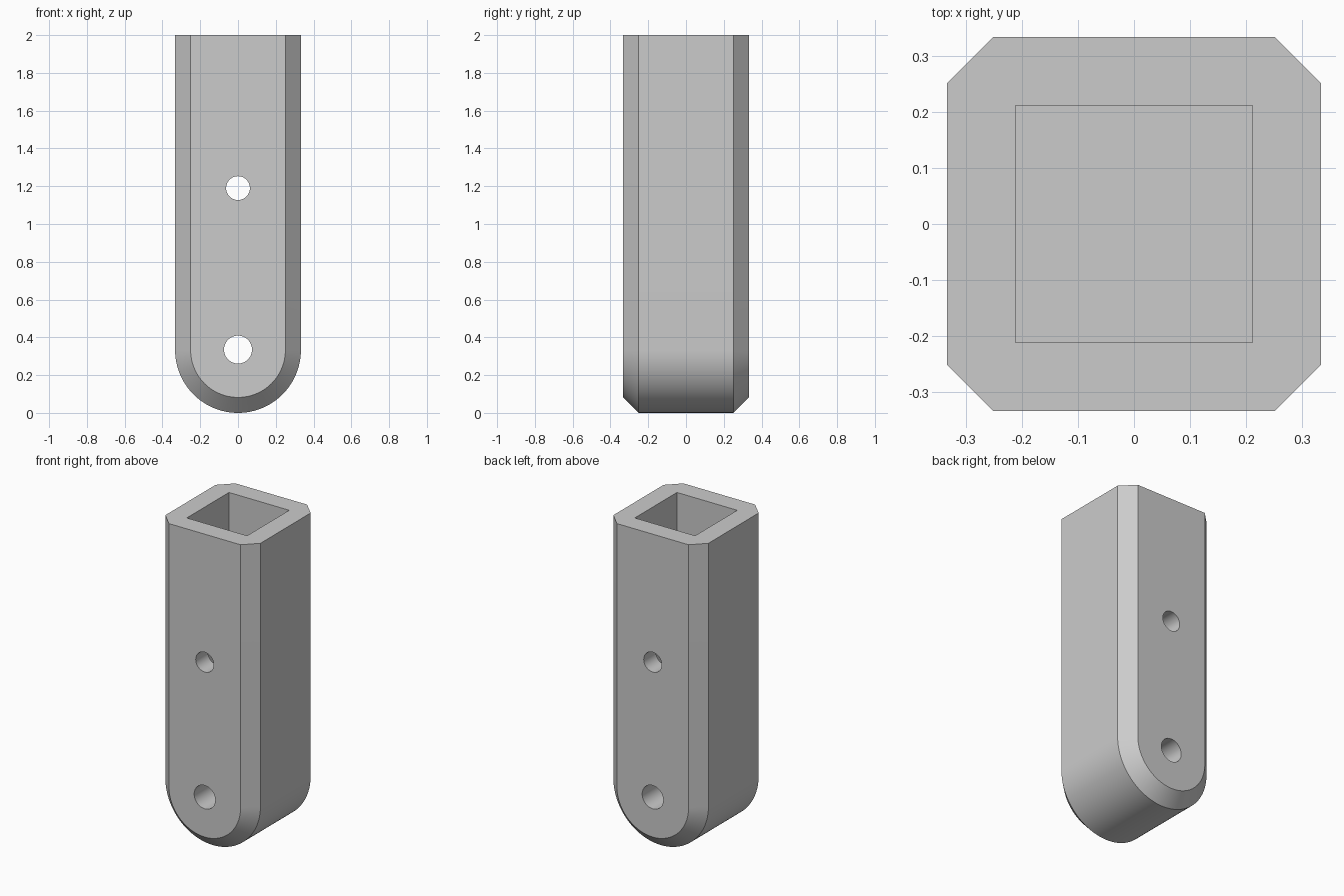
import bpy, bmesh
from math import pi, cos, sin, radians

default = bpy.data.objects.get("Cube")
if default:
    bpy.data.objects.remove(default, do_unlink=True)

HALF = 0.333        # half width, also radius of the rounded foot
CHAMFER = 0.082
HEIGHT = 2.0
POCKET_HALF = 0.211
POCKET_FLOOR = 0.67
ARC_STEPS = 48

grey = bpy.data.materials.new("plain grey")
grey.use_nodes = True
colour = (0.6, 0.6, 0.6, 1.0)
grey.diffuse_color = colour
grey.node_tree.nodes["Principled BSDF"].inputs["Base Color"].default_value = colour


def outline(radius):
    """Straight sides ending in a half-round foot, as (x, z) points."""
    arc = [(radius * cos(pi + pi * i / ARC_STEPS),
            HALF + radius * sin(pi + pi * i / ARC_STEPS))
           for i in range(ARC_STEPS + 1)]
    return [(-radius, HEIGHT)] + arc + [(radius, HEIGHT)]


# Body: outlines lofted from front to back, with chamfered rims
bm = bmesh.new()
sections = [(-HALF, HALF - CHAMFER), (-HALF + CHAMFER, HALF),
            (HALF - CHAMFER, HALF), (HALF, HALF - CHAMFER)]
loops = [[bm.verts.new((x, y, z)) for x, z in outline(r)] for y, r in sections]
for a, b in zip(loops, loops[1:]):
    for i in range(len(a) - 1):
        bm.faces.new((a[i], a[i + 1], b[i + 1], b[i]))
bm.faces.new(loops[0])
bm.faces.new(loops[-1])
bm.faces.new([l[0] for l in loops] + [l[-1] for l in reversed(loops)])
bmesh.ops.recalc_face_normals(bm, faces=bm.faces)
mesh = bpy.data.meshes.new("socket_body")
bm.to_mesh(mesh)
bm.free()
mesh.materials.append(grey)
body = bpy.data.objects.new("socket_body", mesh)
bpy.context.collection.objects.link(body)


def cut(cutter):
    """Subtract a helper object from the body, then remove it."""
    cutter.hide_render = True
    mod = body.modifiers.new("cut", 'BOOLEAN')
    mod.operation = 'DIFFERENCE'
    mod.solver = 'EXACT'
    mod.object = cutter
    bpy.ops.object.select_all(action='DESELECT')
    bpy.context.view_layer.objects.active = body
    body.select_set(True)
    bpy.ops.object.modifier_apply(modifier=mod.name)
    bpy.data.objects.remove(cutter, do_unlink=True)


# Square pocket open at the top
top = HEIGHT + 0.2
bpy.ops.mesh.primitive_cube_add(size=1, location=(0, 0, (top + POCKET_FLOOR) / 2))
pocket = bpy.context.object
pocket.scale = (2 * POCKET_HALF, 2 * POCKET_HALF, top - POCKET_FLOOR)
cut(pocket)

# Pin hole and pivot hole, front to back
for z, radius in ((1.19, 0.063), (0.335, 0.074)):
    bpy.ops.mesh.primitive_cylinder_add(vertices=48, radius=radius, depth=1,
                                        location=(0, 0, z), rotation=(pi / 2, 0, 0))
    cut(bpy.context.object)

bpy.ops.object.select_all(action='DESELECT')
body.select_set(True)
bpy.context.view_layer.objects.active = body
bpy.ops.object.shade_smooth_by_angle(angle=radians(30))
